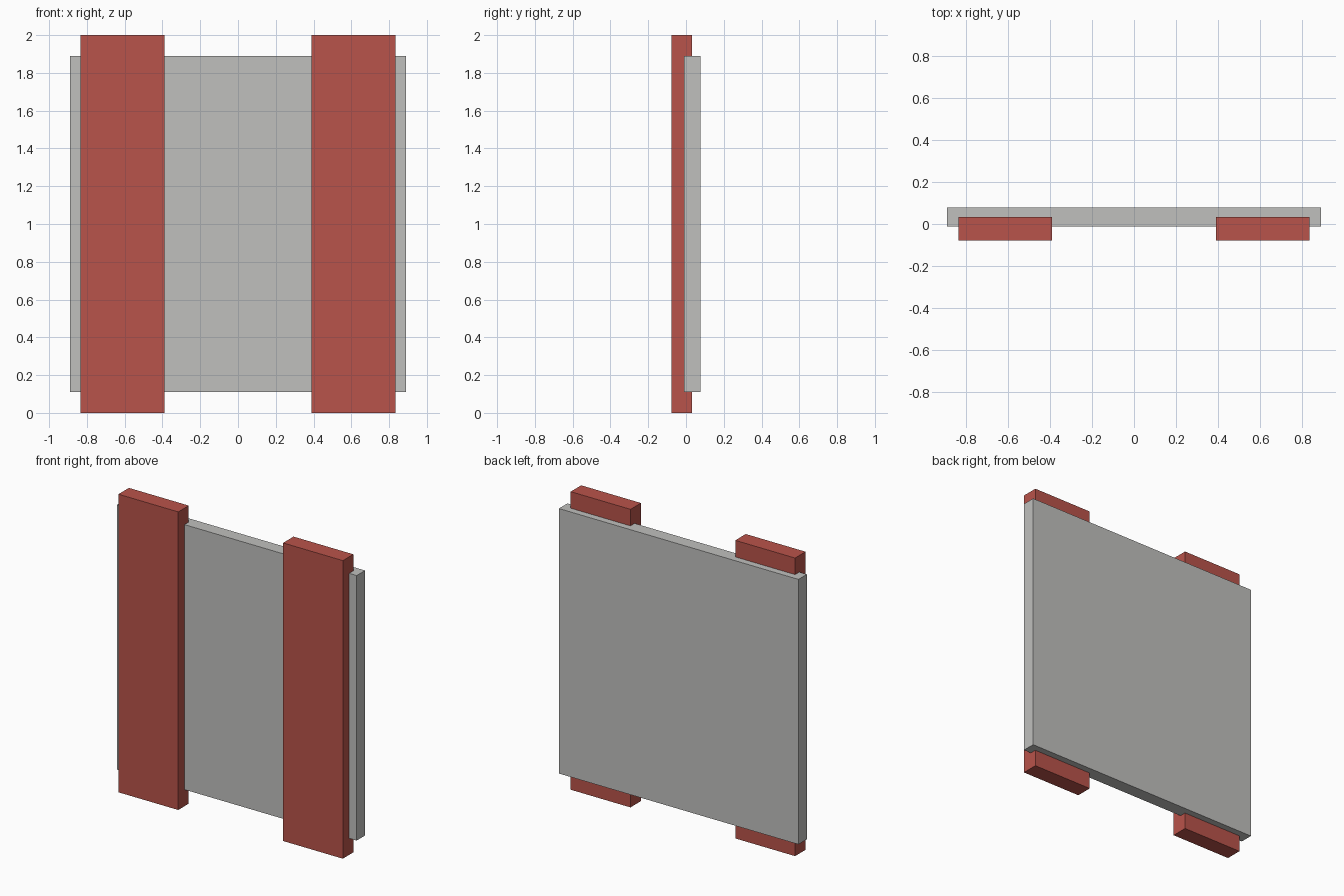
import bpy

if "Cube" in bpy.data.objects:
    bpy.data.objects.remove(bpy.data.objects["Cube"])


def material(name, rgb):
    mat = bpy.data.materials.new(name)
    mat.diffuse_color = (*rgb, 1.0)
    mat.use_nodes = True
    mat.node_tree.nodes["Principled BSDF"].inputs["Base Color"].default_value = mat.diffuse_color
    return mat


def box(name, lo, hi, mat):
    """Axis-aligned box between two corners."""
    bpy.ops.mesh.primitive_cube_add(
        size=1, location=[(a + b) / 2 for a, b in zip(lo, hi)])
    ob = bpy.context.object
    ob.name = name
    ob.scale = [b - a for a, b in zip(lo, hi)]
    bpy.ops.object.transform_apply(location=False, rotation=False, scale=True)
    ob.data.materials.append(mat)
    return ob


red = material("brick red", (0.485, 0.087, 0.069))
grey = material("light grey", (0.527, 0.527, 0.515))

# Back panel
box("back_panel", (-0.889, -0.011, 0.111), (0.889, 0.078, 1.889), grey)

# Two upright planks sunk into the front of the panel
for side, x in (("left", -0.611), ("right", 0.611)):
    box(side + "_plank", (x - 0.222, -0.078, 0), (x + 0.222, 0.033, 2), red)
